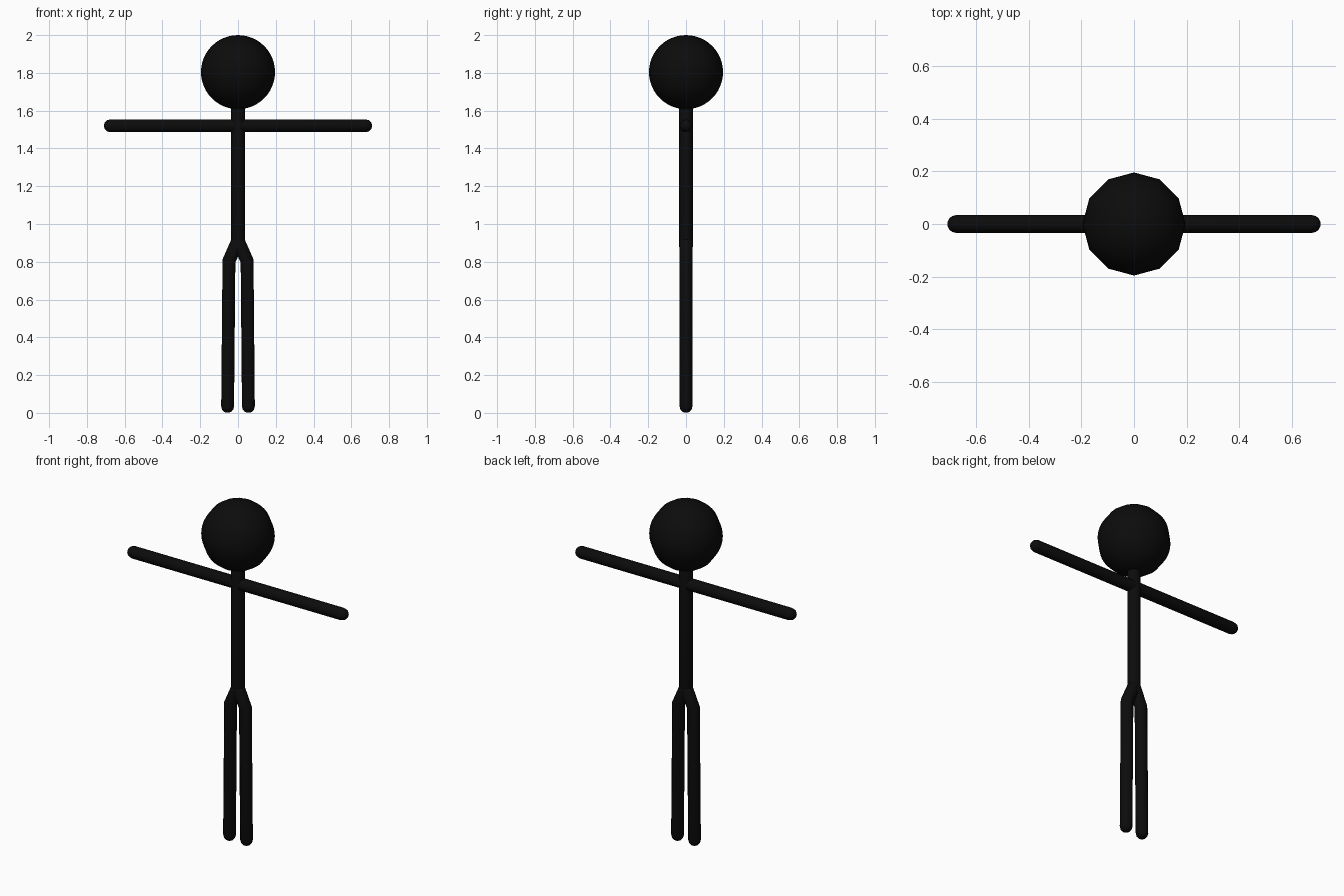
import bpy, bmesh, math
from mathutils import Vector

if "Cube" in bpy.data.objects:
    bpy.data.objects.remove(bpy.data.objects["Cube"])

black = bpy.data.materials.new("soft black")
black.diffuse_color = (0.0035, 0.0035, 0.0035, 1)
black.use_nodes = True
black.node_tree.nodes["Principled BSDF"].inputs["Base Color"].default_value = black.diffuse_color

SIDES = 12


def finish(bm, name, angle):
    bmesh.ops.recalc_face_normals(bm, faces=bm.faces[:])
    mesh = bpy.data.meshes.new(name)
    bm.to_mesh(mesh)
    bm.free()
    mesh.materials.append(black)
    obj = bpy.data.objects.new(name, mesh)
    bpy.context.collection.objects.link(obj)
    bpy.ops.object.select_all(action='DESELECT')
    obj.select_set(True)
    bpy.context.view_layer.objects.active = obj
    bpy.ops.object.shade_smooth_by_angle(angle=math.radians(angle))
    return obj


def limb(name, stations):
    """Round-ended tube through (x, z, radius) stations, mitred at the bends."""
    pts = [Vector((x, 0, z)) for x, z, r in stations]
    dirs = [(b - a).normalized() for a, b in zip(pts, pts[1:])]
    rings = []  # centre, in-plane axis, in-plane radius, depth radius
    n = len(pts)
    for i, (p, (_, _, r)) in enumerate(zip(pts, stations)):
        d_in, d_out = dirs[max(i - 1, 0)], dirs[min(i, n - 2)]
        t = (d_in + d_out).normalized()
        side = Vector((t.z, 0, -t.x))
        caps = [math.radians(a) for a in (0, 30, 55, 75)]
        if i == 0:
            for a in reversed(caps):
                rings.append((p - t * r * math.sin(a), side, r * math.cos(a), r * math.cos(a)))
        elif i == n - 1:
            for a in caps:
                rings.append((p + t * r * math.sin(a), side, r * math.cos(a), r * math.cos(a)))
        else:
            rings.append((p, side, r / t.dot(d_in), r))
    bm = bmesh.new()
    loops = []
    for c, side, rs, ry in rings:
        loops.append([bm.verts.new(c + side * rs * math.cos(k * math.tau / SIDES)
                                   + Vector((0, ry * math.sin(k * math.tau / SIDES), 0)))
                      for k in range(SIDES)])
    for a, b in zip(loops, loops[1:]):
        for k in range(SIDES):
            j = (k + 1) % SIDES
            bm.faces.new((a[k], a[j], b[j], b[k]))
    bm.faces.new(loops[0])
    bm.faces.new(loops[-1])
    return finish(bm, name, 50)


# Head: twelve-sided ball
bm = bmesh.new()
bmesh.ops.create_uvsphere(bm, u_segments=12, v_segments=24, radius=0.196)
bmesh.ops.translate(bm, verts=bm.verts[:], vec=(0, 0, 1.804))
finish(bm, "head", 50)

# Body and outstretched arms
limb("torso", [(0, 1.68, 0.036), (0, 0.88, 0.036)])
limb("arms", [(-0.676, 1.52, 0.034), (0.676, 1.52, 0.034)])

# Legs splitting from the hip
for s, name in ((-1, "left_leg"), (1, "right_leg")):
    limb(name, [(0, 0.91, 0.036), (s * 0.048, 0.805, 0.034), (s * 0.055, 0.034, 0.034)])
